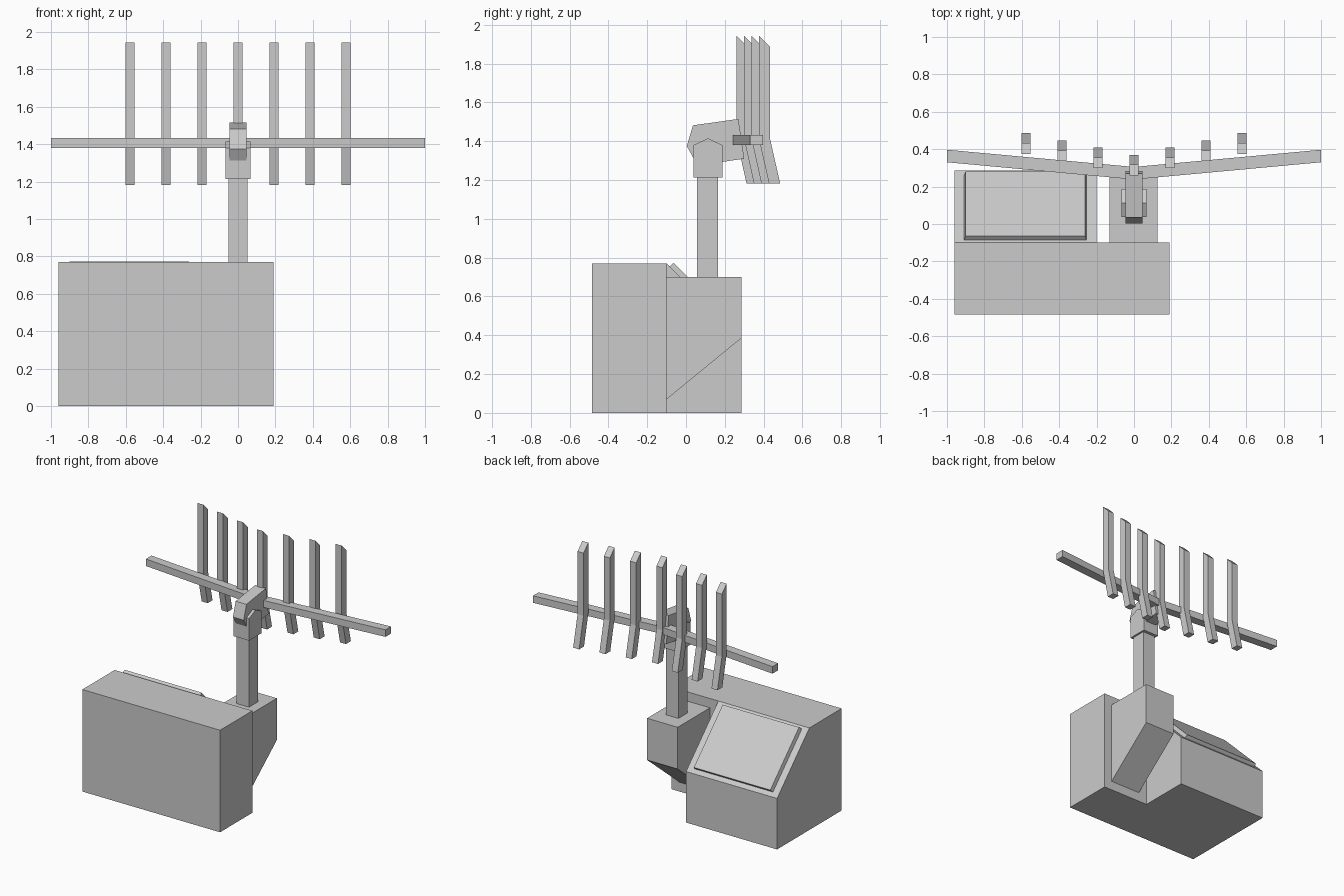
import bpy, bmesh

if "Cube" in bpy.data.objects:
    bpy.data.objects.remove(bpy.data.objects["Cube"])


def prism(name, profile, start, end, axis="x", taper=0.0):
    """Extrude a closed profile: (y, z) along x, or (x, y) along z."""
    bm = bmesh.new()

    def point(a, b, t):
        return (t, a, b) if axis == "x" else (a, b, t)

    near = [bm.verts.new(point(a, b, start)) for a, b in profile]
    far = [bm.verts.new(point(a, b, end)) for a, b in profile]
    bm.faces.new(near)
    bm.faces.new(far[::-1])
    n = len(profile)
    for i in range(n):
        j = (i + 1) % n
        bm.faces.new((near[i], near[j], far[j], far[i]))
    bmesh.ops.recalc_face_normals(bm, faces=bm.faces)
    mesh = bpy.data.meshes.new(name)
    bm.to_mesh(mesh)
    bm.free()
    obj = bpy.data.objects.new(name, mesh)
    bpy.context.collection.objects.link(obj)
    return obj


def rect(a0, a1, b0, b1):
    return [(a0, b0), (a1, b0), (a1, b1), (a0, b1)]


# Base: wide front block and rear cabinet with a sloping top
prism("front_block", rect(-0.485, -0.10, 0, 0.77), -0.96, 0.19)
prism("rear_cabinet", [(-0.10, 0), (0.285, 0), (0.285, 0.385), (-0.10, 0.77)], -0.96, -0.20)

# Lid plate lying on the slope, with slightly drawn-in sides
lid = prism("cabinet_lid", [(-0.085, 0.755), (0.26, 0.41), (0.28, 0.43), (-0.063, 0.773)],
            -0.908, -0.254)
for v in lid.data.vertices:
    if v.co.y + v.co.z > 0.69:
        v.co.x += 0.008 if v.co.x < -0.5 else -0.008

# Post bracket with slanted underside, and post
prism("post_bracket", [(-0.10, 0.07), (0.285, 0.385), (0.285, 0.70), (-0.10, 0.70)], -0.13, 0.125)
prism("post", rect(0.057, 0.165, 0.70, 1.215), -0.052, 0.052)

# Pivot knuckle and tilted arm
prism("knuckle", [(0.038, 1.213), (0.188, 1.213), (0.188, 1.38), (0.113, 1.415), (0.038, 1.38)],
      -0.066, 0.066)
prism("arm", [(0.004, 1.375), (0.036, 1.482), (0.27, 1.515), (0.30, 1.31), (0.06, 1.275)],
      -0.045, 0.045)

# Swept crossbar
prism("crossbar", [(-1, 0.33), (0, 0.238), (1, 0.33), (1, 0.397), (0, 0.305), (-1, 0.397)],
      1.38, 1.433, axis="z")

# Bent upright tines, stepping back away from the centre
for i in range(-3, 4):
    x, y = i * 0.1925, 0.26 + abs(i) * 0.0385
    profile = [(y, 1.945), (y + 0.057, 1.888), (y + 0.057, 1.415),
               (y + 0.11, 1.182), (y + 0.052, 1.182), (y, 1.415)]
    prism(f"tine_{i + 4}", profile, x - 0.025, x + 0.025)
